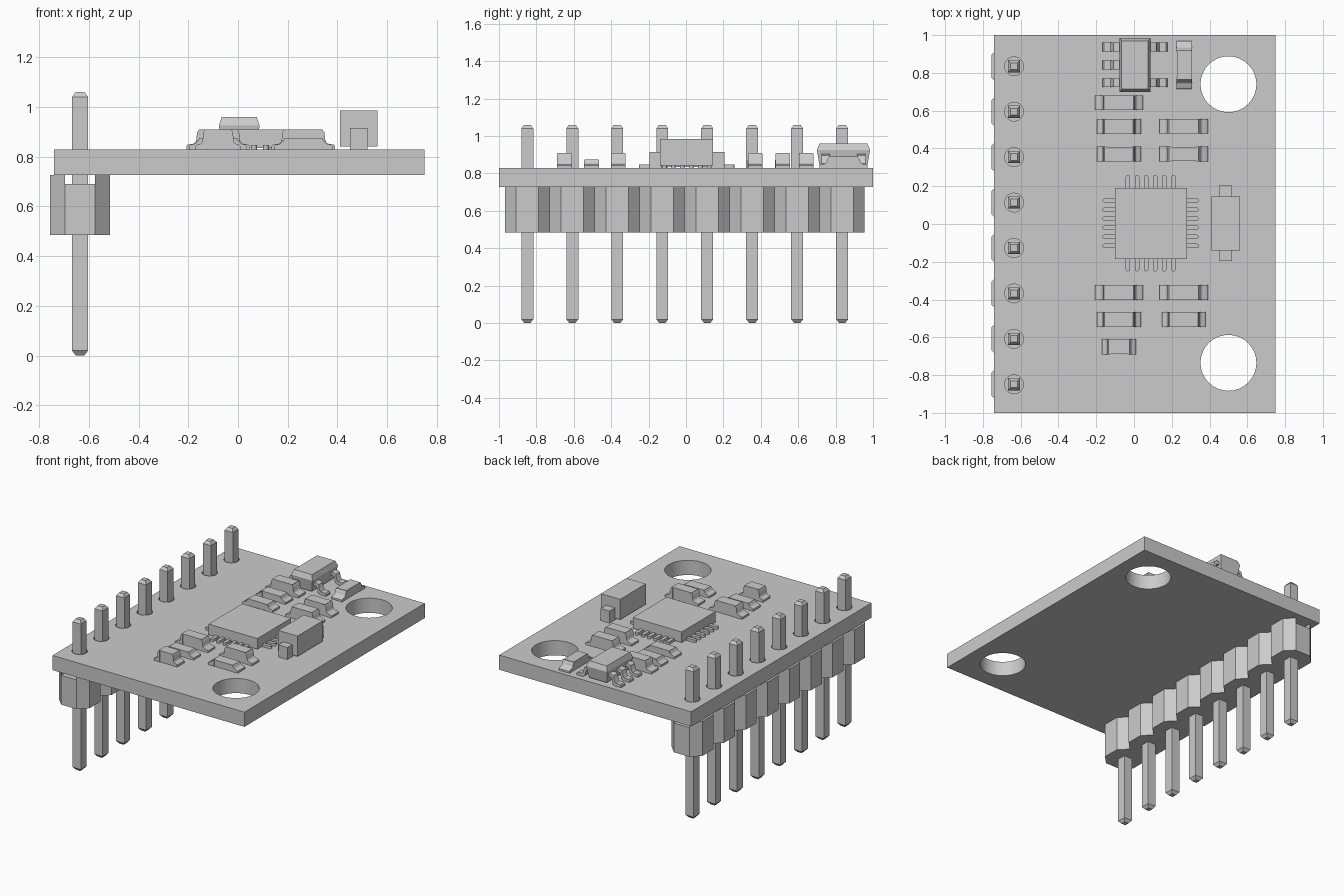
import bpy, bmesh, math
from mathutils import Vector, Matrix

if "Cube" in bpy.data.objects:
    bpy.data.objects.remove(bpy.data.objects["Cube"])

grey = bpy.data.materials.new("light_grey")
grey.diffuse_color = (0.6, 0.6, 0.6, 1)
grey.use_nodes = True
grey.node_tree.nodes["Principled BSDF"].inputs["Base Color"].default_value = grey.diffuse_color

TOP = 0.83          # board top surface
PIN_X = -0.635
PIN_Y = [0.835 - i * 0.2405 for i in range(8)]


def finish(name, bm, smooth=None):
    bmesh.ops.recalc_face_normals(bm, faces=bm.faces)
    me = bpy.data.meshes.new(name)
    bm.to_mesh(me)
    bm.free()
    me.materials.append(grey)
    if smooth:
        me.shade_smooth()
        me.set_sharp_from_angle(angle=math.radians(smooth))
    ob = bpy.data.objects.new(name, me)
    bpy.context.scene.collection.objects.link(ob)
    return ob


def prism(bm, pts, vec):
    """Extrude a closed loop of 3D points along vec."""
    face = bm.faces.new([bm.verts.new(p) for p in pts])
    ext = bmesh.ops.extrude_face_region(bm, geom=[face], use_keep_orig=True)
    verts = [g for g in ext["geom"] if isinstance(g, bmesh.types.BMVert)]
    bmesh.ops.translate(bm, verts=verts, vec=vec)


def box(bm, x0, x1, y0, y1, z0, z1):
    prism(bm, [(x0, y0, z0), (x1, y0, z0), (x1, y1, z0), (x0, y1, z0)], (0, 0, z1 - z0))


def loft(bm, x, y, sections):
    """Stack of rectangles (half_x, half_y, z) joined into one solid."""
    rings = [[bm.verts.new((x + sx * hx, y + sy * hy, z))
              for sx, sy in ((-1, -1), (1, -1), (1, 1), (-1, 1))]
             for hx, hy, z in sections]
    bm.faces.new(rings[0][::-1])
    bm.faces.new(rings[-1])
    for a, b in zip(rings, rings[1:]):
        for i in range(4):
            j = (i + 1) % 4
            bm.faces.new((a[i], a[j], b[j], b[i]))


def circle(cx, cy, r, n):
    return [(cx + r * math.cos(2 * math.pi * i / n),
             cy + r * math.sin(2 * math.pi * i / n)) for i in range(n)]


# circuit board: filled outline with mounting holes and pin holes
loops = [[(-0.74, -1), (0.75, -1), (0.75, 1), (-0.74, 1)],
         circle(0.5, 0.74, 0.148, 32), circle(0.5, -0.735, 0.148, 32)]
loops += [circle(PIN_X, y, 0.05, 20) for y in PIN_Y]
cu = bpy.data.curves.new("board_outline", "CURVE")
cu.dimensions = "2D"
cu.fill_mode = "BOTH"
cu.extrude = (TOP - 0.727) / 2
for loop in loops:
    sp = cu.splines.new("POLY")
    sp.points.add(len(loop) - 1)
    for p, (x, y) in zip(sp.points, loop):
        p.co = (x, y, 0, 1)
    sp.use_cyclic_u = True
tmp = bpy.data.objects.new("board_outline", cu)
bpy.context.scene.collection.objects.link(tmp)
me = bpy.data.meshes.new_from_object(tmp.evaluated_get(bpy.context.evaluated_depsgraph_get()))
bm = bmesh.new()
bm.from_mesh(me)
bpy.data.objects.remove(tmp)
bpy.data.meshes.remove(me)
bmesh.ops.remove_doubles(bm, verts=bm.verts, dist=1e-5)
bmesh.ops.translate(bm, verts=bm.verts, vec=(0, 0, (TOP + 0.727) / 2))
finish("circuit_board", bm, 35)

# header strip: chamfered segments with a channel along the top
side = []
for y in PIN_Y:
    side += [(0.06, y + 0.12), (0.12, y + 0.06), (0.12, y - 0.06)]
side.append((0.06, PIN_Y[-1] - 0.12))
right = [(PIN_X + dx, y) for dx, y in side]
left = [(PIN_X - dx, y) for dx, y in side]
bm = bmesh.new()
prism(bm, [(x, y, 0.485) for x, y in right + left[::-1]], (0, 0, 0.205))
for rail in (left, right):
    prism(bm, [(x, y, 0.69) for x, y in rail], (0, 0, 0.037))
finish("header_strip", bm)

# header pins with tapered ends
bm = bmesh.new()
for y in PIN_Y:
    loft(bm, PIN_X, y, [(0.016, 0.016, 0), (0.032, 0.032, 0.02),
                        (0.032, 0.032, 1.04), (0.018, 0.018, 1.06)])
finish("header_pins", bm)

# main chip body
bm = bmesh.new()
box(bm, -0.10, 0.28, -0.185, 0.19, TOP + 0.005, 0.91)
finish("main_chip", bm)

# main chip leads: six round-ended strips on each of four sides
bm = bmesh.new()
for side_i in range(4):
    rot = Matrix.Rotation(side_i * math.pi / 2, 3, "Z")
    for i in range(6):
        o = (i - 2.5) * 0.048
        pts = [(0.17, o - 0.012)]
        pts += [(0.243 + 0.012 * math.cos(a), o + 0.012 * math.sin(a))
                for a in [math.radians(d) for d in range(-90, 91, 30)]]
        pts.append((0.17, o + 0.012))
        c = Vector((0.088, 0.004, TOP))
        prism(bm, [c + rot @ Vector((x, y, 0)) for x, y in pts], (0, 0, 0.018))
finish("main_chip_leads", bm, 40)

# tall block component with end terminals
bm = bmesh.new()
box(bm, 0.41, 0.56, -0.14, 0.145, 0.842, 0.985)
finish("tall_capacitor", bm)
bm = bmesh.new()
box(bm, 0.45, 0.52, -0.195, -0.13, TOP, 0.915)
box(bm, 0.45, 0.52, 0.135, 0.205, TOP, 0.915)
finish("tall_capacitor_terminals", bm)

# regulator body, widest near the top
bm = bmesh.new()
loft(bm, 0.005, 0.842, [(0.068, 0.128, 0.842), (0.082, 0.142, 0.925),
                        (0.07, 0.128, 0.96)])
finish("regulator_body", bm)

# regulator gull-wing leads
wing = [(0.05, 0.905), (0.10, 0.905), (0.113, 0.897), (0.122, 0.862), (0.13, 0.852),
        (0.165, 0.85), (0.172, 0.842), (0.172, 0.83), (0.122, 0.83), (0.109, 0.84),
        (0.098, 0.88), (0.05, 0.885)]
bm = bmesh.new()
for s, ys in ((-1, (0.937, 0.842, 0.747)), (1, (0.937, 0.747))):
    for y in ys:
        prism(bm, [(0.005 + s * x, y - 0.023, z) for x, z in wing], (0, 0.046, 0))
finish("regulator_leads", bm, 40)


def chip_part(name, cx, cy, length, width, top, foot=0.05, turned=False):
    """Small two-ended part: raised block between two low filleted terminals."""
    h, w = length / 2, width / 2
    bm = bmesh.new()
    box(bm, foot - h, h - foot, -w + 0.002, w - 0.002, TOP, top)
    prof = [(h, TOP), (h, TOP + 0.013), (h - 0.006, TOP + 0.019), (h - foot * 0.5, TOP + 0.021),
            (h - foot * 0.72, TOP + 0.028), (h - foot * 0.8, TOP + 0.038),
            (h - foot * 0.86, top - 0.012), (h - foot, top - 0.003),
            (h - foot - 0.01, top - 0.003), (h - foot - 0.01, TOP)]
    for s in (-1, 1):
        prism(bm, [(s * x, -w, z) for x, z in prof], (0, width, 0))
    m = Matrix.Translation((cx, cy, 0))
    if turned:
        m = m @ Matrix.Rotation(math.pi / 2, 4, "Z")
    bmesh.ops.transform(bm, matrix=m, verts=bm.verts)
    finish(name, bm, 40)


# capacitors (tall) and resistors (low) around the main chip
for i, (x, y) in enumerate([(-0.08, 0.642), (0.263, 0.517), (0.263, 0.37),
                            (-0.08, -0.363), (0.263, -0.363)]):
    chip_part(f"capacitor_{i + 1}", x, y, 0.255, 0.078, 0.91)
for i, (x, y) in enumerate([(-0.08, 0.517), (-0.08, 0.37), (-0.08, -0.505), (0.263, -0.505)]):
    chip_part(f"resistor_{i + 1}", x, y, 0.232, 0.08, 0.875, 0.04)
chip_part("indicator_light", -0.08, -0.65, 0.18, 0.08, 0.91, 0.035)
chip_part("side_capacitor", 0.267, 0.842, 0.255, 0.082, 0.89, turned=True)
